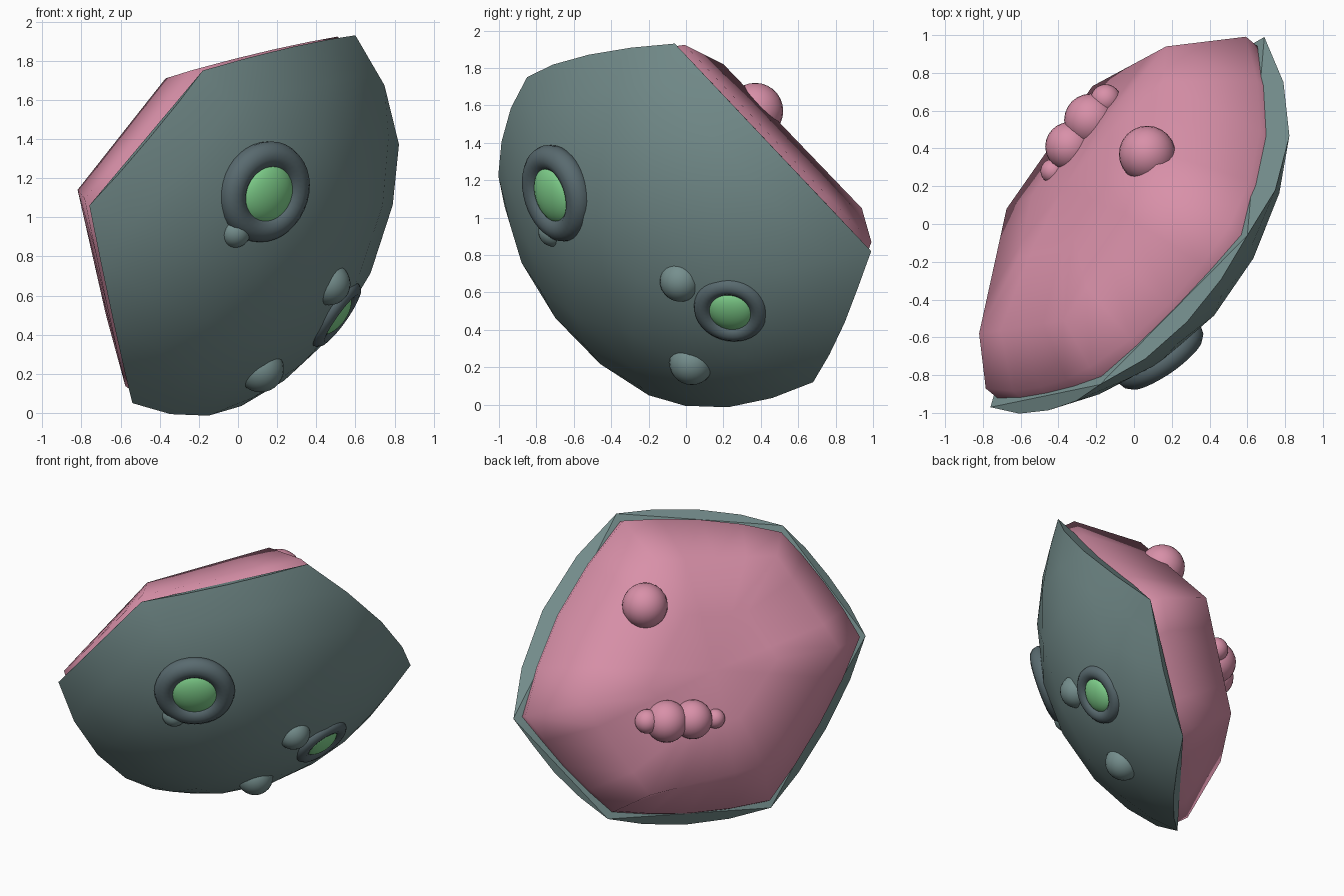
import bpy, bmesh, math
from mathutils import Vector as V

if "Cube" in bpy.data.objects:
    bpy.data.objects.remove(bpy.data.objects["Cube"])


def mat(name, rgb):
    m = bpy.data.materials.new(name)
    m.diffuse_color = (*rgb, 1)
    m.use_nodes = True
    m.node_tree.nodes["Principled BSDF"].inputs["Base Color"].default_value = m.diffuse_color
    return m


GREY = mat("grey green skin", (0.18, 0.275, 0.27))
DARK = mat("dark slate ring", (0.10, 0.145, 0.16))
PINK = mat("pink flesh", (0.69, 0.28, 0.395))
GREEN = mat("bright green", (0.23, 0.68, 0.28))

CENTRE = V((-0.60, 0.45, 1.27))   # centre of the ball the shell was broken from
START = V((-0.78, 0.45, 1.40))    # point the broken sides aim at
RADIUS = 1.375
MIDDLE = V((-0.035, 0.01, 0.94))  # middle of the broken face
OUT = V((-0.679, 0.561, 0.473))   # direction the broken face looks
RIM = [V(p) for p in ((-0.76, -0.97, 1.06), (-0.18, -0.85, 1.75), (0.60, -0.06, 1.93),
                      (0.69, 0.99, 0.82), (0.15, 0.68, 0.12), (-0.54, -0.20, 0.05))]
TOP = [V(p) for p in ((-0.82, -0.58, 1.14), (-0.37, -0.51, 1.71), (0.11, 0.20, 1.82),
                      (0.17, 0.94, 1.05), (-0.22, 0.73, 0.41), (-0.675, 0.08, 0.50))]
STEPS = 4                         # segments along each side of the hexagon


def bulge(p):
    """Push a point of the broken face out onto the ball; corners stay put."""
    if min((p - c).length for c in RIM) < 0.01:
        return p.copy()
    r = RADIUS + 0.06 * (p - MIDDLE).length_squared * min(1, max(0, p.z))
    d = (p - START).normalized()
    b = d.dot(START - CENTRE)
    t = -b + math.sqrt(b * b - (START - CENTRE).length_squared + r * r)
    return START + d * t


def finish(ob, name, material, angle=180):
    ob.name = name
    ob.data.materials.clear()
    ob.data.materials.append(material)
    bpy.ops.object.select_all(action='DESELECT')
    bpy.context.view_layer.objects.active = ob
    ob.select_set(True)
    bpy.ops.object.shade_smooth_by_angle(angle=math.radians(angle))


def from_bmesh(bm, name, material, angle):
    bmesh.ops.recalc_face_normals(bm, faces=bm.faces)
    me = bpy.data.meshes.new(name)
    bm.to_mesh(me)
    bm.free()
    ob = bpy.data.objects.new(name, me)
    bpy.context.collection.objects.link(ob)
    finish(ob, name, material, angle)


def fan(bm, ring, mid):
    m = bm.verts.new(mid)
    n = len(ring)
    for i in range(n):
        bm.faces.new((m, ring[i], ring[(i + 1) % n]))


def along(corners):
    """Points evenly spaced along the sides of a hexagon."""
    return [corners[i].lerp(corners[(i + 1) % 6], k / STEPS)
            for i in range(6) for k in range(STEPS)]


# Shell: six-sided broken face, copied and pushed out onto the ball
bm = bmesh.new()
fan(bm, [bm.verts.new(p) for p in RIM], MIDDLE)
bmesh.ops.subdivide_edges(bm, edges=bm.edges[:], cuts=STEPS - 1, use_grid_fill=True)
res = bmesh.ops.extrude_face_region(bm, geom=bm.faces[:], use_keep_orig=True)
for v in res["geom"]:
    if isinstance(v, bmesh.types.BMVert):
        v.co = bulge(v.co)
bmesh.ops.remove_doubles(bm, verts=bm.verts[:], dist=0.002)
from_bmesh(bm, "shell", GREY, 35)

# Pink inside: slightly smaller curved hexagon, sloping sides, low domed top
bm = bmesh.new()
edge = [p.lerp(bulge(p), 0.7) for p in along(RIM)]
base = [MIDDLE + (p - MIDDLE) * 0.95 + OUT * 0.09 for p in edge]
foot = [MIDDLE + (p - MIDDLE) * 0.95 - OUT * 0.02 for p in edge]
peak = sum(TOP, V()) / 6 + OUT * 0.10
top = along(TOP)
inner = [p.lerp(peak, 0.5) + OUT * 0.025 for p in top]
rings = [[bm.verts.new(p) for p in r] for r in (foot, base, top, inner)]
for low, high in zip(rings, rings[1:]):
    for i in range(len(low)):
        j = (i + 1) % len(low)
        bm.faces.new((low[i], low[j], high[j], high[i]))
fan(bm, rings[-1], peak)
fan(bm, rings[0], MIDDLE - OUT * 0.02)
from_bmesh(bm, "pink_inside", PINK, 60)


# Lumps on both sides
def ball(name, pos, r, material, axis=None, depth=1.0):
    bpy.ops.mesh.primitive_uv_sphere_add(segments=24, ring_count=14, radius=r, location=pos)
    ob = bpy.context.object
    if axis:
        ob.rotation_euler = axis.to_track_quat('Z', 'Y').to_euler()
        ob.scale.z = depth
    finish(ob, name, material)


for i, (p, r) in enumerate([((0.07, 0.37, 1.57), 0.15), ((-0.15, 0.66, 0.90), 0.08),
                            ((-0.23, 0.55, 0.88), 0.14), ((-0.34, 0.41, 0.87), 0.13),
                            ((-0.43, 0.28, 0.85), 0.065)]):
    ball(f"pink_lump_{i + 1}", p, r, PINK)
for i, (p, r) in enumerate([((0.465, -0.03, 0.66), 0.11), ((0.115, 0.03, 0.225), 0.12),
                            ((-0.015, -0.71, 0.925), 0.08)]):
    ball(f"skin_lump_{i + 1}", p, r, GREY)

# Eyes: dark ring around a flattened green ball, facing outwards
for i, (p, axis, big, small, r) in enumerate([
        ((0.135, -0.69, 1.13), V((0.55, -0.79, -0.24)), 0.195, 0.07, 0.17),
        ((0.49, 0.24, 0.51), V((0.80, -0.16, -0.57)), 0.15, 0.05, 0.128)]):
    bpy.ops.mesh.primitive_torus_add(major_radius=big, minor_radius=small, major_segments=36,
                                     minor_segments=12, location=p,
                                     rotation=axis.to_track_quat('Z', 'Y').to_euler())
    finish(bpy.context.object, f"eye_ring_{i + 1}", DARK)
    ball(f"eye_{i + 1}", p, r, GREEN, axis, 0.5)
